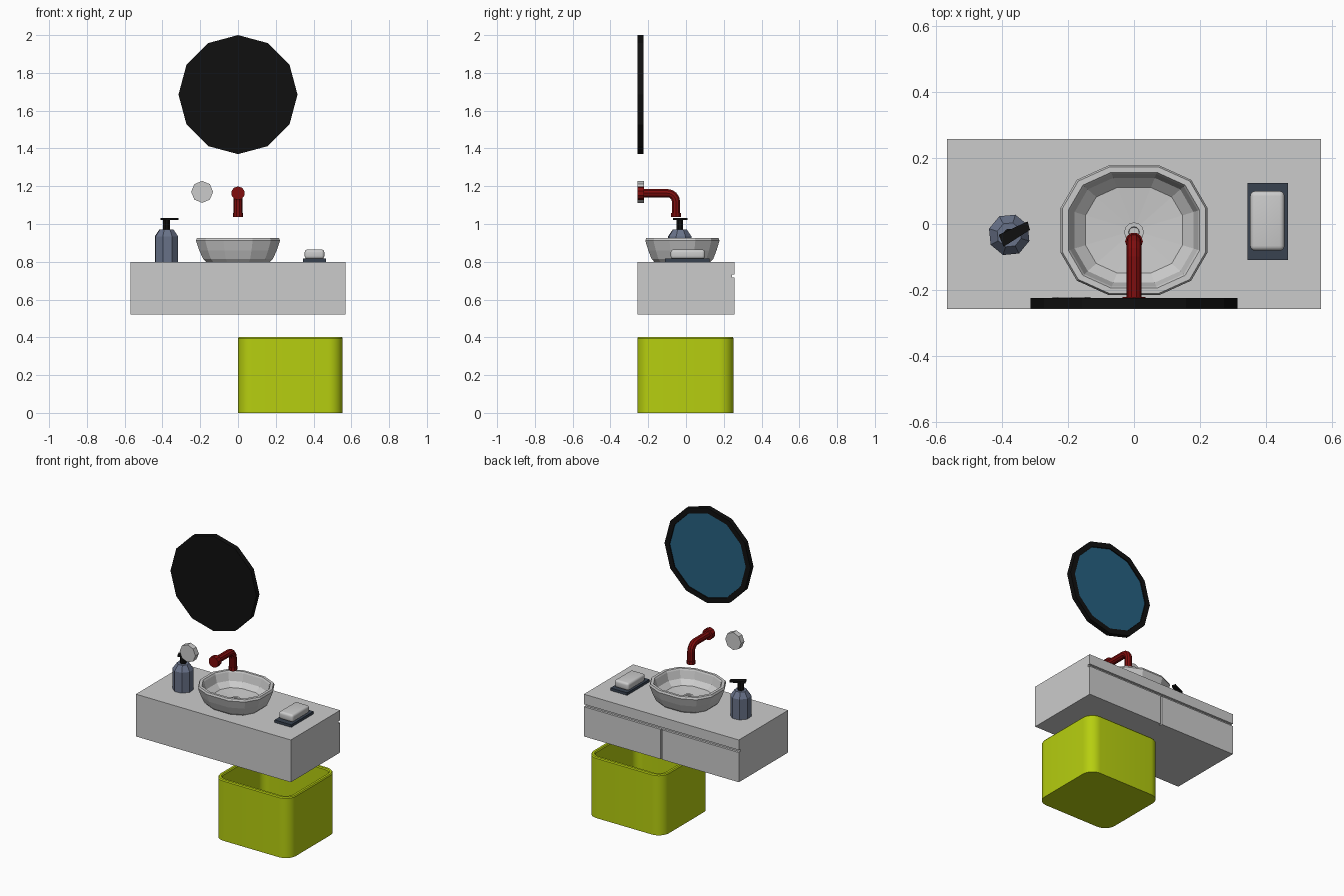
import bpy, bmesh, math
from mathutils import Vector, Matrix

if "Cube" in bpy.data.objects:
    bpy.data.objects.remove(bpy.data.objects["Cube"])


def material(name, rgb):
    m = bpy.data.materials.new(name)
    m.diffuse_color = (*rgb, 1)
    m.use_nodes = True
    m.node_tree.nodes["Principled BSDF"].inputs["Base Color"].default_value = m.diffuse_color
    return m


BLACK = material("black", (0.005, 0.005, 0.005))
RED = material("red", (0.22, 0.004, 0.004))
BLUE = material("blue", (0.02, 0.12, 0.22))
SLATE = material("slate", (0.14, 0.17, 0.25))
DARK = material("dark_slate", (0.04, 0.055, 0.08))
LIME = material("lime", (0.47, 0.62, 0.005))


def finish(name, bm, mat=None, smooth=None):
    bmesh.ops.recalc_face_normals(bm, faces=bm.faces)
    me = bpy.data.meshes.new(name)
    bm.to_mesh(me)
    bm.free()
    ob = bpy.data.objects.new(name, me)
    bpy.context.collection.objects.link(ob)
    if mat:
        me.materials.append(mat)
    if smooth:
        bpy.ops.object.select_all(action='DESELECT')
        ob.select_set(True)
        bpy.context.view_layer.objects.active = ob
        bpy.ops.object.shade_smooth_by_angle(angle=math.radians(smooth))
    return ob


def loft(name, rings, mat=None, smooth=None):
    """Skin a list of equal-length point rings and cap both ends."""
    bm = bmesh.new()
    vs = [[bm.verts.new(p) for p in r] for r in rings]
    n = len(vs[0])
    for a, b in zip(vs, vs[1:]):
        for i in range(n):
            j = (i + 1) % n
            bm.faces.new((a[i], a[j], b[j], b[i]))
    bm.faces.new(vs[0])
    bm.faces.new(vs[-1])
    return finish(name, bm, mat, smooth)


def ring_z(cx, cy, z, r, n=8, turn=0.0):
    return [(cx + r * math.cos(turn + math.tau * i / n),
             cy + r * math.sin(turn + math.tau * i / n), z) for i in range(n)]


def ring_y(cx, y, cz, r, n=8):
    return [(cx + r * math.sin(math.tau * i / n), y,
             cz + r * math.cos(math.tau * i / n)) for i in range(n)]


def box(name, lo, hi, mat=None, bevel=0.0, segs=3, smooth=None):
    lo, hi = Vector(lo), Vector(hi)
    bm = bmesh.new()
    bmesh.ops.create_cube(bm, size=1, matrix=Matrix.Translation((lo + hi) / 2)
                          @ Matrix.Diagonal((*(hi - lo), 1)))
    if bevel:
        bmesh.ops.bevel(bm, geom=bm.edges[:], offset=bevel, segments=segs,
                        profile=0.5, affect='EDGES')
    return finish(name, bm, mat, smooth)


# Cabinet: side profile with a finger groove, then a seam between the drawers
side = [(-0.258, 0.52), (0.258, 0.52), (0.258, 0.717), (0.243, 0.717),
        (0.243, 0.733), (0.258, 0.733), (0.258, 0.80), (-0.258, 0.80)]
cabinet = loft("cabinet", [[(x, y, z) for y, z in side] for x in (-0.568, 0.568)])
cutter = box("seam_cutter", (-0.005, 0.243, 0.50), (0.005, 0.28, 0.725))
cutter.hide_render = True
cutter.hide_viewport = True
cutter.display_type = 'WIRE'
cut = cabinet.modifiers.new("drawer_seam", 'BOOLEAN')
cut.operation = 'DIFFERENCE'
cut.solver = 'EXACT'
cut.object = cutter


# Basin: twelve-sided squarish bowl with a rim
def bowl_ring(scale, z):
    pts = []
    for i in range(12):
        a = math.radians(15 + 30 * i)
        c, s = math.cos(a), math.sin(a)
        pts.append((0.229 * scale * math.copysign(abs(c) ** 0.8, c),
                    -0.019 + 0.202 * scale * math.copysign(abs(s) ** 0.8, s), z))
    return pts


bowl = [(0.76, 0.80), (0.83, 0.815), (0.96, 0.86), (1.0, 0.912), (0.975, 0.925),
        (0.895, 0.925), (0.87, 0.915), (0.81, 0.865), (0.66, 0.835), (0.12, 0.826)]
bowl[2] = (0.92, 0.86)
loft("basin", [bowl_ring(s, z) for s, z in bowl])
drain = [(0.03, 0.824), (0.03, 0.834), (0.017, 0.834), (0.015, 0.828)]
loft("drain", [ring_z(0, -0.025, z, r, 12) for r, z in drain])

# Wall spout: flange, pipe with a rounded elbow, and end collar
PZ, PY, BEND, PR = 1.163, -0.053, 0.045, 0.023
flange = [(-0.257, 0.036), (-0.222, 0.036)]
loft("spout_flange", [ring_y(0, y, PZ, r, 10) for y, r in flange], RED)
path = [(-0.24, PZ, 0)]
for k in range(5):
    a = math.radians(22.5 * k)
    path.append((PY - BEND + BEND * math.sin(a), PZ - BEND + BEND * math.cos(a), a))
path.append((PY, 1.05, math.pi / 2))
rings = []
for y, z, a in path:
    rings.append([(PR * math.cos(t), y + PR * math.sin(t) * math.sin(a),
                   z + PR * math.sin(t) * math.cos(a))
                  for t in (math.tau * i / 10 for i in range(10))])
loft("spout_pipe", rings, RED)
loft("spout_collar", [ring_z(0, PY, z, r, 10) for z, r in
                      ((1.05, 0.018), (1.037, 0.018), (1.037, 0.027), (1.058, 0.027), (1.058, 0.02))], RED)

# Wall knob
loft("wall_knob", [ring_y(-0.19, y, 1.17, 0.058) for y in (-0.257, -0.222)])

# Round mirror: twelve-sided frame with inset glass
frame = [(-0.257, 0.315), (-0.225, 0.315), (-0.225, 0.28), (-0.235, 0.28)]
loft("mirror_frame", [ring_y(0, y, 1.685, r, 12) for y, r in frame], BLACK)
loft("mirror_glass", [ring_y(0, y, 1.685, 0.279, 12) for y in (-0.237, -0.231)], BLUE)

# Soap dispenser: eight-sided bottle, neck and angled nozzle
BX, BY, TURN = -0.379, -0.033, math.radians(28)
bottle = [(0.80, 0.064), (0.935, 0.064), (0.972, 0.038)]
loft("dispenser_bottle", [ring_z(BX, BY, z, r, 8, TURN) for z, r in bottle], SLATE)
loft("dispenser_neck", [ring_z(BX, BY, z, 0.019, 8, TURN) for z in (0.965, 1.024)], BLACK)
tip = [(-0.411, -0.033), (-0.396, -0.069), (-0.316, -0.018), (-0.323, 0.008)]
loft("dispenser_nozzle", [[(x, y, z) for x, y in tip] for z in (1.02, 1.032)], BLACK)

# Soap bar on its dish
box("soap_dish", (0.345, -0.11, 0.80), (0.467, 0.124, 0.817), DARK)
box("soap_bar", (0.353, -0.081, 0.815), (0.457, 0.10, 0.865), None, 0.015, 4, 40)


# Open bin with rounded corners
def bin_ring(inset, z, n=8):
    hx, hy, r = 0.277 - inset, 0.255 - inset, 0.075 - inset
    pts = []
    for q, (sx, sy) in enumerate(((1, 1), (-1, 1), (-1, -1), (1, -1))):
        for i in range(n + 1):
            a = math.pi / 2 * (q + i / n)
            pts.append((0.277 + sx * (hx - r) + r * math.cos(a),
                        -0.003 + sy * (hy - r) + r * math.sin(a), z))
    return pts


wall = [(0.0, 0.0), (0.0, 0.395), (0.005, 0.402), (0.02, 0.402), (0.025, 0.395), (0.025, 0.025)]
loft("bin", [bin_ring(i, z) for i, z in wall], LIME, 35)
